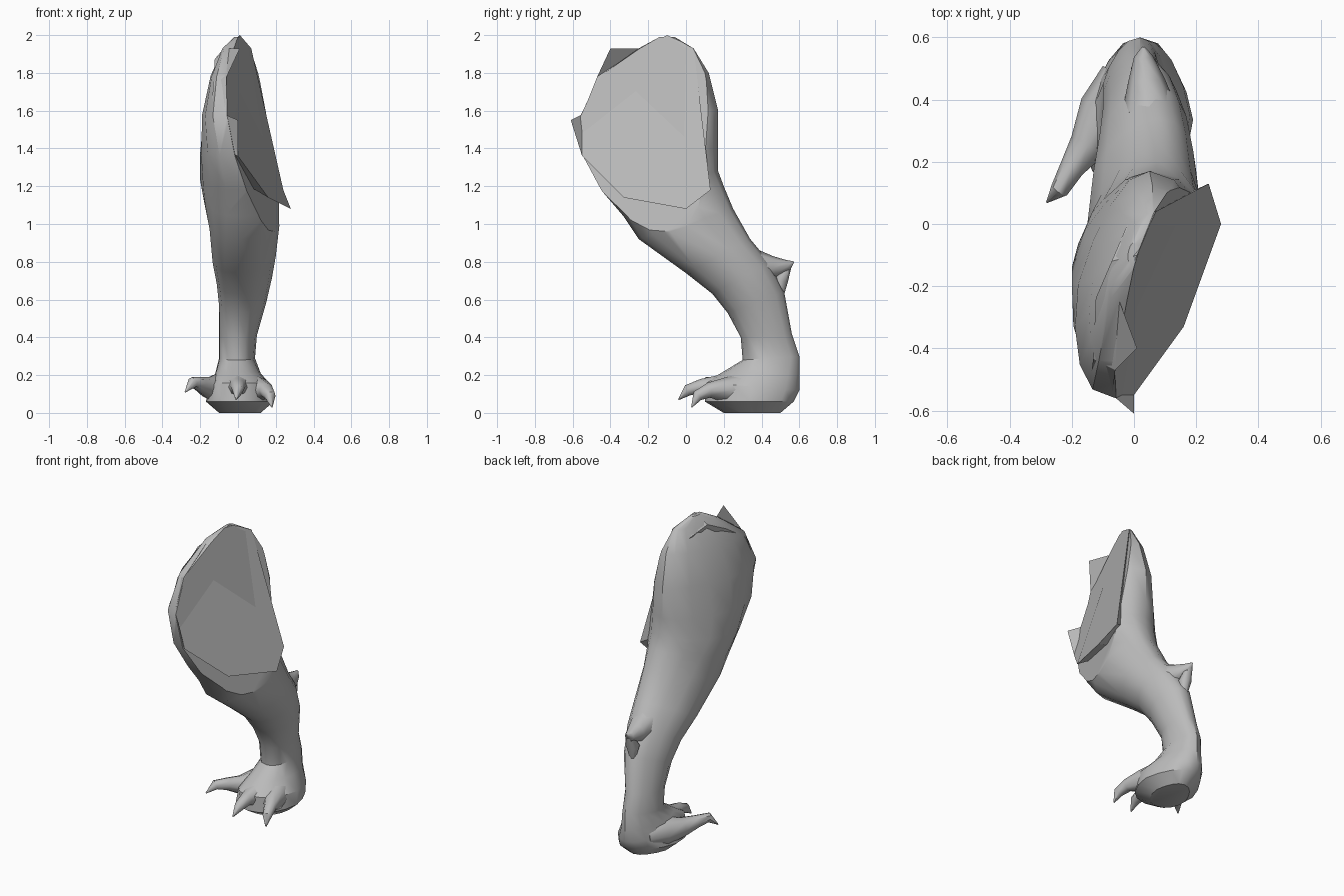
import bpy, bmesh, math
from mathutils import Vector

cube = bpy.data.objects.get("Cube")
if cube:
    bpy.data.objects.remove(cube, do_unlink=True)

hide = bpy.data.materials.new("grey_hide")
hide.use_nodes = True
GREY = (0.5, 0.5, 0.5, 1)
hide.diffuse_color = GREY
hide.node_tree.nodes["Principled BSDF"].inputs["Base Color"].default_value = GREY


def finish(bm, name, angle=35):
    """Turn a bmesh into a shaded object."""
    bmesh.ops.recalc_face_normals(bm, faces=bm.faces)
    mesh = bpy.data.meshes.new(name)
    bm.to_mesh(mesh)
    bm.free()
    mesh.materials.append(hide)
    obj = bpy.data.objects.new(name, mesh)
    bpy.context.collection.objects.link(obj)
    bpy.ops.object.select_all(action="DESELECT")
    obj.select_set(True)
    bpy.context.view_layer.objects.active = obj
    bpy.ops.object.shade_smooth_by_angle(angle=math.radians(angle))
    return obj


def loft(rings):
    """Skin a list of closed point rings and close both ends."""
    bm = bmesh.new()
    loops = [[bm.verts.new(p) for p in ring] for ring in rings]
    n = len(loops[0])
    for a, b in zip(loops, loops[1:]):
        for i in range(n):
            j = (i + 1) % n
            bm.faces.new((a[i], a[j], b[j], b[i]))
    bm.faces.new(loops[0])
    bm.faces.new(loops[-1])
    return bm


def leg_ring(fy, fz, by, bz, fx, bx, left, right, sides=16):
    """Section spanning a front point and a back point, narrower at the back."""
    front, back = Vector((fx, fy, fz)), Vector((bx, by, bz))
    mid, half = (front + back) / 2, (front - back) / 2
    pts = []
    for i in range(sides):
        t = math.tau * i / sides
        c, s = math.cos(t), math.sin(t)
        reach = (right if s > 0 else left) - mid.x
        reach *= 1 - 0.25 * max(0, -c)
        pts.append(mid + half * c + Vector((reach * abs(s) ** 0.85, 0, 0)))
    return pts


# Thigh and shank: front y z, back y z, front x, back x, side x
upper_leg = [
    (-.14, 1.99, -.06, 1.99, 0, 0, -.02, .02),
    (-.25, 1.93, .04, 1.93, -.05, .06, -.06, .1),
    (-.46, 1.78, .12, 1.8, -.06, .06, -.13, .17),
    (-.56, 1.57, .17, 1.6, -.06, .05, -.18, .24),
    (-.55, 1.36, .17, 1.4, 0, .05, -.2, .3),
    (-.45, 1.18, .17, 1.28, .05, .06, -.2, .31),
    (-.33, 1.04, .2, 1.2, .04, .08, -.18, .25),
    (-.25, .92, .25, 1.08, .02, .09, -.15, .22),
    (0, .74, .34, .92, 0, .08, -.13, .2),
]
# Hock, ankle and foot, continuing the same skin
lower_leg = [
    (.14, .63, .44, .8, 0, .06, -.11, .18),
    (.22, .53, .52, .64, 0, .04, -.1, .15),
    (.29, .4, .56, .42, 0, .02, -.1, .1),
    (.3, .28, .6, .3, 0, .02, -.1, .09),
    (.2, .22, .6, .2, 0, .02, -.12, .12),
    (.1, .16, .6, .12, 0, .02, -.15, .18),
    (.1, .06, .57, .06, 0, .03, -.17, .19),
    (.2, 0, .5, 0, 0, .03, -.1, .12),
]
bm = loft([leg_ring(*s) for s in upper_leg + lower_leg])

# Slanted cut where the thigh meets the body
bmesh.ops.bisect_plane(
    bm, geom=bm.verts[:] + bm.edges[:] + bm.faces[:], plane_co=(.01, -.1, 2),
    plane_no=(.52, -.16, .09), clear_outer=True)
bmesh.ops.holes_fill(bm, edges=[e for e in bm.edges if e.is_boundary], sides=0)
finish(bm, "leg")

# Angular plate closing the cut, with a skirt running back into the thigh
outline = [Vector(p) for p in [
    (.01, -.1, 2), (.07, .04, 1.93), (.24, .13, 1.18), (.28, 0, 1.08), (.16, -.33, 1.14),
    (0, -.55, 1.36), (-.07, -.55, 1.58), (-.06, -.47, 1.78), (-.05, -.24, 1.93)]]
centre = sum(outline, Vector()) / len(outline)
inner = [centre + (p - centre) * 0.85 - Vector((.09, 0, 0)) for p in outline]
finish(loft([outline, inner]), "thigh_cut", 20)


# Torn edge flaps hanging on corners of the plate
def flap(name, tip, first, second):
    b = bmesh.new()
    b.faces.new([b.verts.new(p) for p in (tip, first, second)])
    finish(b, name)


flap("upper_flap", (.01, -.4, 1.93), outline[-1], outline[-2])
flap("front_flap", (0, -.61, 1.55), outline[6], outline[5])


def taper(name, path, sides=8):
    """Tapered tube through (x, y, z, radius) points."""
    rings = []
    pts = [Vector(p[:3]) for p in path]
    for i, (p, spec) in enumerate(zip(pts, path)):
        ahead = pts[min(i + 1, len(pts) - 1)]
        behind = pts[max(i - 1, 0)]
        d = (ahead - behind).normalized()
        u = d.cross(Vector((0, 0, 1))).normalized()
        v = u.cross(d)
        angles = [math.tau * k / sides for k in range(sides)]
        rings.append([p + (u * math.cos(a) + v * math.sin(a)) * spec[3] for a in angles])
    finish(loft(rings), name, 45)


# Clawed toes
taper("outer_toe", [(-.03, .47, .13, .08), (-.09, .36, .13, .09), (-.15, .25, .13, .06),
                    (-.2, .18, .15, .04), (-.24, .11, .16, .03), (-.28, .07, .11, .003)])
taper("middle_toe", [(0, .3, .17, .09), (0, .18, .13, .07), (0, .08, .14, .04),
                     (0, .01, .12, .03), (-.01, -.04, .07, .003)])
taper("inner_toe", [(.06, .34, .14, .08), (.11, .22, .12, .07), (.15, .12, .12, .04),
                    (.17, .06, .09, .03), (.18, .03, .03, .003)])

# Pointed spur at the back of the hock, running down into the tendon
taper("hock_spur", [(.05, .36, .78, .09), (.04, .46, .77, .06), (.03, .54, .78, .03),
                    (.03, .57, .8, .004)])
taper("spur_ridge", [(.03, .54, .78, .02), (.03, .5, .7, .04), (.03, .5, .56, .03)])
